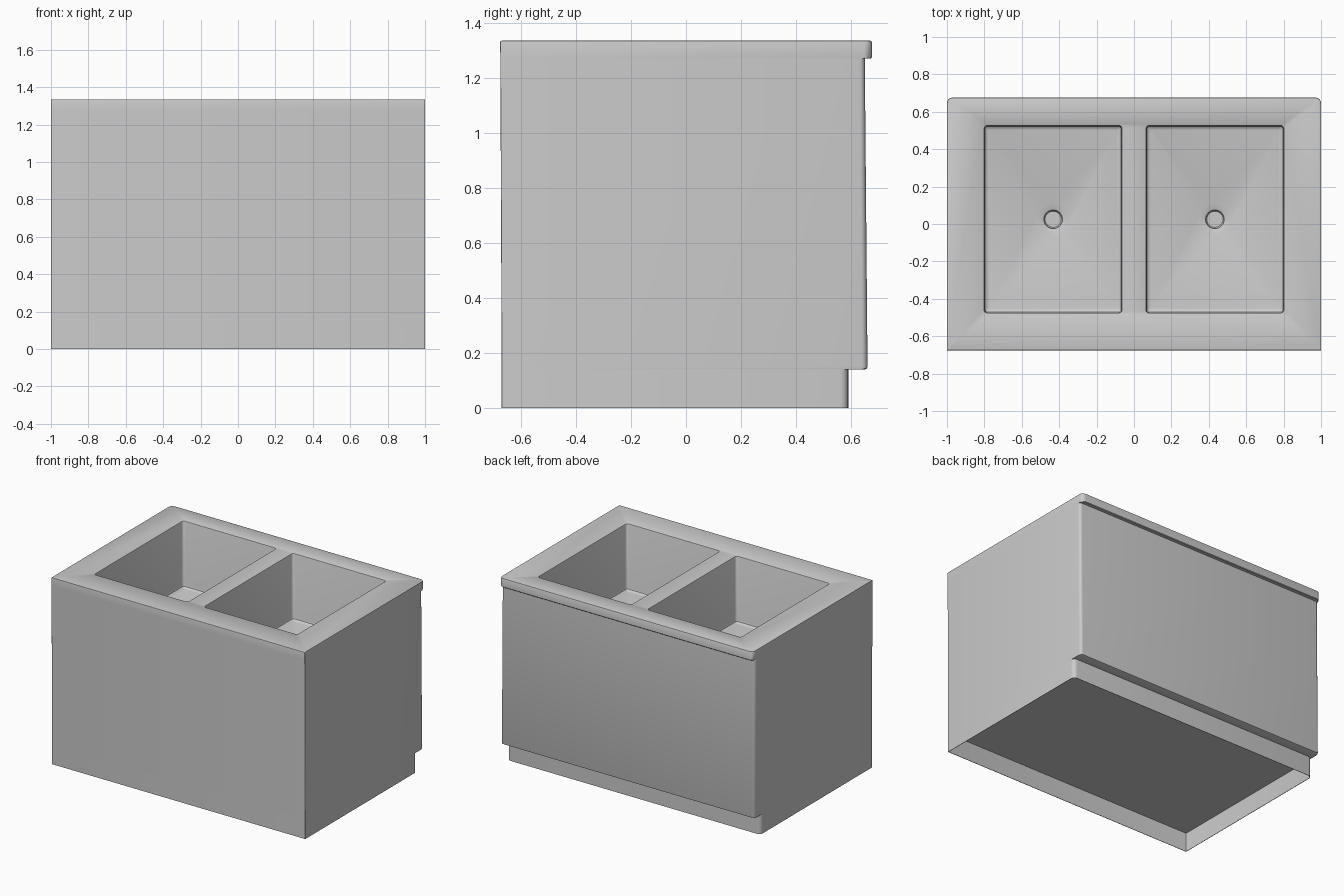
import bpy, bmesh, math

if "Cube" in bpy.data.objects:
    bpy.data.objects.remove(bpy.data.objects["Cube"])


def ring(bm, x0, x1, y0, y1, z, r_front, r_back, seg=5):
    """Rounded rectangle of vertices at height z."""
    verts = []
    for cx, cy, r, start in ((x1, y1, r_back, 0), (x0, y1, r_back, 90),
                             (x0, y0, r_front, 180), (x1, y0, r_front, 270)):
        sx = 1 if cx == x1 else -1
        sy = 1 if cy == y1 else -1
        for i in range(seg + 1):
            a = math.radians(start + 90 * i / seg)
            verts.append(bm.verts.new((cx - sx * r + r * math.cos(a),
                                       cy - sy * r + r * math.sin(a), z)))
    return verts


def stack(name, rings, seg=5):
    """Closed solid skinned through a stack of rounded rectangles."""
    bm = bmesh.new()
    loops = [ring(bm, *p, seg=seg) for p in rings]
    n = len(loops[0])
    for a, b in zip(loops, loops[1:]):
        for i in range(n):
            j = (i + 1) % n
            bm.faces.new((a[i], a[j], b[j], b[i]))
    bm.faces.new(loops[0][::-1])
    bm.faces.new(loops[-1])
    bmesh.ops.recalc_face_normals(bm, faces=bm.faces)
    me = bpy.data.meshes.new(name)
    bm.to_mesh(me)
    bm.free()
    ob = bpy.data.objects.new(name, me)
    bpy.context.collection.objects.link(ob)
    return ob


def cut(target, cutter):
    cutter.hide_render = True
    bpy.context.view_layer.objects.active = target
    mod = target.modifiers.new("cut", 'BOOLEAN')
    mod.operation = 'DIFFERENCE'
    mod.solver = 'EXACT'
    mod.object = cutter
    bpy.ops.object.modifier_apply(modifier=mod.name)
    bpy.data.objects.remove(cutter)


# Cabinet: hollow plinth, recessed toe kick, leaning back panel, worktop lip
layers = [  # (front y, back y, z, back corner radius, side inset)
    (-0.667, 0.587, 0.135, 0.028, 0.003),
    (-0.667, 0.587, 0.000, 0.028, 0.003),
    (-0.670, 0.590, 0.000, 0.030, 0.0),
    (-0.670, 0.590, 0.140, 0.030, 0.0),
    (-0.670, 0.652, 0.140, 0.020, 0.0),
    (-0.670, 0.658, 0.143, 0.020, 0.0),
    (-0.670, 0.660, 0.149, 0.020, 0.0),
    (-0.675, 0.650, 1.270, 0.020, 0.0),
    (-0.675, 0.672, 1.270, 0.030, 0.0),
    (-0.675, 0.676, 1.274, 0.030, 0.0),
    (-0.676, 0.676, 1.329, 0.030, 0.0),
    (-0.675, 0.674, 1.333, 0.030, 0.001),
    (-0.671, 0.670, 1.335, 0.027, 0.005),
]
cabinet = stack("sink_cabinet", [(-1 + i, 1 - i, y0, y1, z, 0.003, r)
                                 for y0, y1, z, r, i in layers])

# Two mirrored basins with rounded floor edges, eased rims and dished drains
FLOOR, TOP = 0.86, 1.335
for side in (-1, 1):
    cx, cy = side * 0.4325, 0.025
    basin = []
    for inset, z in ((0.022, FLOOR), (0.012, FLOOR + 0.003), (0.004, FLOOR + 0.010),
                     (0.0, FLOOR + 0.022), (0.0, TOP - 0.008), (-0.002, TOP - 0.003),
                     (-0.007, TOP), (-0.007, TOP + 0.1)):
        r = 0.018 if inset <= 0 else 0.012
        basin.append((cx - 0.367 + inset, cx + 0.367 - inset,
                      cy - 0.5 + inset, cy + 0.5 - inset, z, r, r))
    cut(cabinet, stack("basin_cutter", basin))

    drain = [(cx - r, cx + r, cy - r, cy + r, z, r * 0.999, r * 0.999)
             for r, z in ((0.043, FLOOR - 0.035), (0.046, FLOOR - 0.032),
                          (0.050, FLOOR - 0.010), (0.085, FLOOR), (0.085, FLOOR + 0.04))]
    cut(cabinet, stack("drain_cutter", drain, seg=8))

bpy.ops.object.select_all(action='DESELECT')
cabinet.select_set(True)
bpy.context.view_layer.objects.active = cabinet
bpy.ops.object.shade_smooth_by_angle(angle=math.radians(30))
